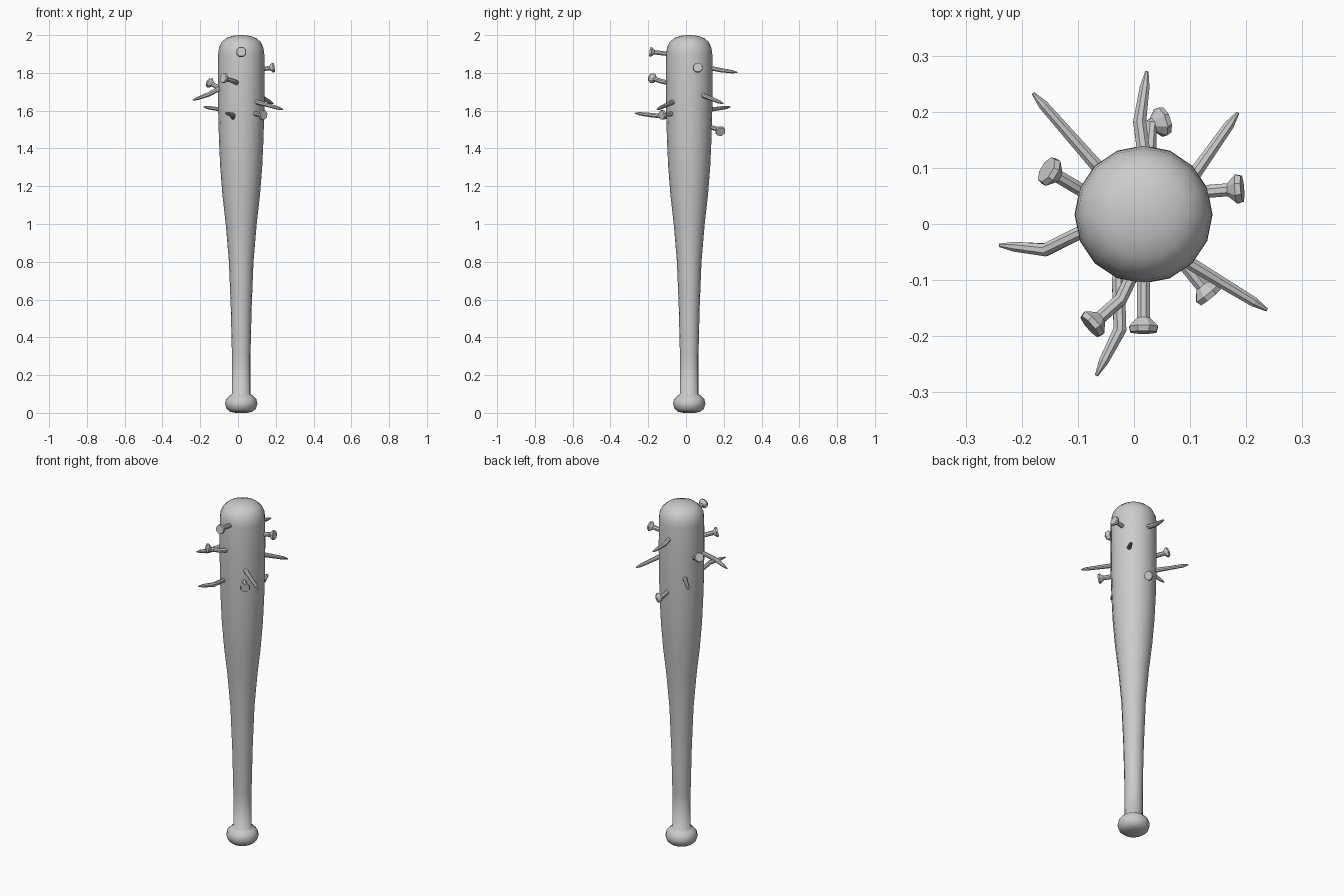
import bpy, bmesh, math
from mathutils import Vector

if "Cube" in bpy.data.objects:
    bpy.data.objects.remove(bpy.data.objects["Cube"])

CX = CY = 0.017   # bat axis


def finish(name, bm):
    bmesh.ops.recalc_face_normals(bm, faces=bm.faces)
    me = bpy.data.meshes.new(name)
    bm.to_mesh(me)
    bm.free()
    ob = bpy.data.objects.new(name, me)
    bpy.context.collection.objects.link(ob)
    return ob


def loft(bm, rings):
    """Join successive vertex rings and cap both ends."""
    n = len(rings[0])
    for a, b in zip(rings, rings[1:]):
        for i in range(n):
            j = (i + 1) % n
            bm.faces.new((a[i], a[j], b[j], b[i]))
    bm.faces.new(rings[0])
    bm.faces.new(rings[-1])


# Bat body: lathed profile (radius, height)
profile = [(.03, 0), (.058, .006), (.078, .022), (.086, .048), (.08, .073),
           (.064, .09), (.049, .1), (.049, .3), (.055, .55), (.065, .8),
           (.082, 1.0), (.099, 1.15), (.111, 1.3), (.118, 1.45), (.122, 1.6),
           (.123, 1.75), (.122, 1.9), (.118, 1.932), (.104, 1.963),
           (.08, 1.984), (.045, 1.996), (.012, 2.0)]
bm = bmesh.new()
SIDES = 16
loft(bm, [[bm.verts.new((CX + r * math.cos(2 * math.pi * i / SIDES),
                         CY + r * math.sin(2 * math.pi * i / SIDES), z))
           for i in range(SIDES)] for r, z in profile])
bat = finish("bat", bm)
bpy.context.view_layer.objects.active = bat
bat.select_set(True)
bpy.ops.object.shade_smooth_by_angle(angle=math.radians(60))
bat.select_set(False)


# Nails: driven right through, head on one side and bent tip on the other
def nail(name, pts, sides=8, r=.0125):
    p = [Vector(q) for q in pts]
    d = (p[1] - p[0]).normalized()
    path = [(p[0], .025), (p[0] + d * .01, .028), (p[0] + d * .026, r)]
    path += [(q, r) for q in p[1:-1]]
    e = (p[-1] - p[-2]).normalized()
    path += [(p[-1] - e * .028, r * .75), (p[-1], r * .25)]
    bm = bmesh.new()
    rings = []
    for k, (c, rad) in enumerate(path):
        a = path[max(k - 1, 0)][0]
        b = path[min(k + 1, len(path) - 1)][0]
        t = ((c - a).normalized() + (b - c).normalized()).normalized()
        u = t.cross(Vector((0, 0, 1))).normalized()
        v = t.cross(u)
        rings.append([bm.verts.new(c + rad * (u * math.cos(w) + v * math.sin(w)))
                      for w in (2 * math.pi * (i + .5) / sides for i in range(sides))])
    loft(bm, rings)
    return finish(name, bm)


# each path: head, entry, exit (and bend), tip
nails = [
    [(.017, -.193, 1.912), (.017, -.09, 1.9), (.017, .13, 1.825),
     (.01, .182, 1.815), (.023, .272, 1.802)],
    [(-.079, -.183, 1.773), (-.024, -.135, 1.757), (.0, -.085, 1.745),
     (.11, .092, 1.68), (.185, .198, 1.637)],
    [(.193, .063, 1.829), (.13, .058, 1.82), (-.1, -.017, 1.715),
     (-.158, -.046, 1.685), (-.24, -.038, 1.655)],
    [(-.156, .097, 1.75), (-.09, .058, 1.715), (.1, -.07, 1.645),
     (.237, -.153, 1.607)],
    [(.137, -.13, 1.577), (.08, -.06, 1.585), (-.065, .102, 1.602),
     (-.18, .233, 1.62)],
    [(.056, .184, 1.488), (.03, .176, 1.5), (.028, .12, 1.515),
     (-.028, -.1, 1.567), (-.025, -.188, 1.577), (-.067, -.27, 1.587)],
]
for i, pts in enumerate(nails, 1):
    nail(f"nail_{i}", pts)
